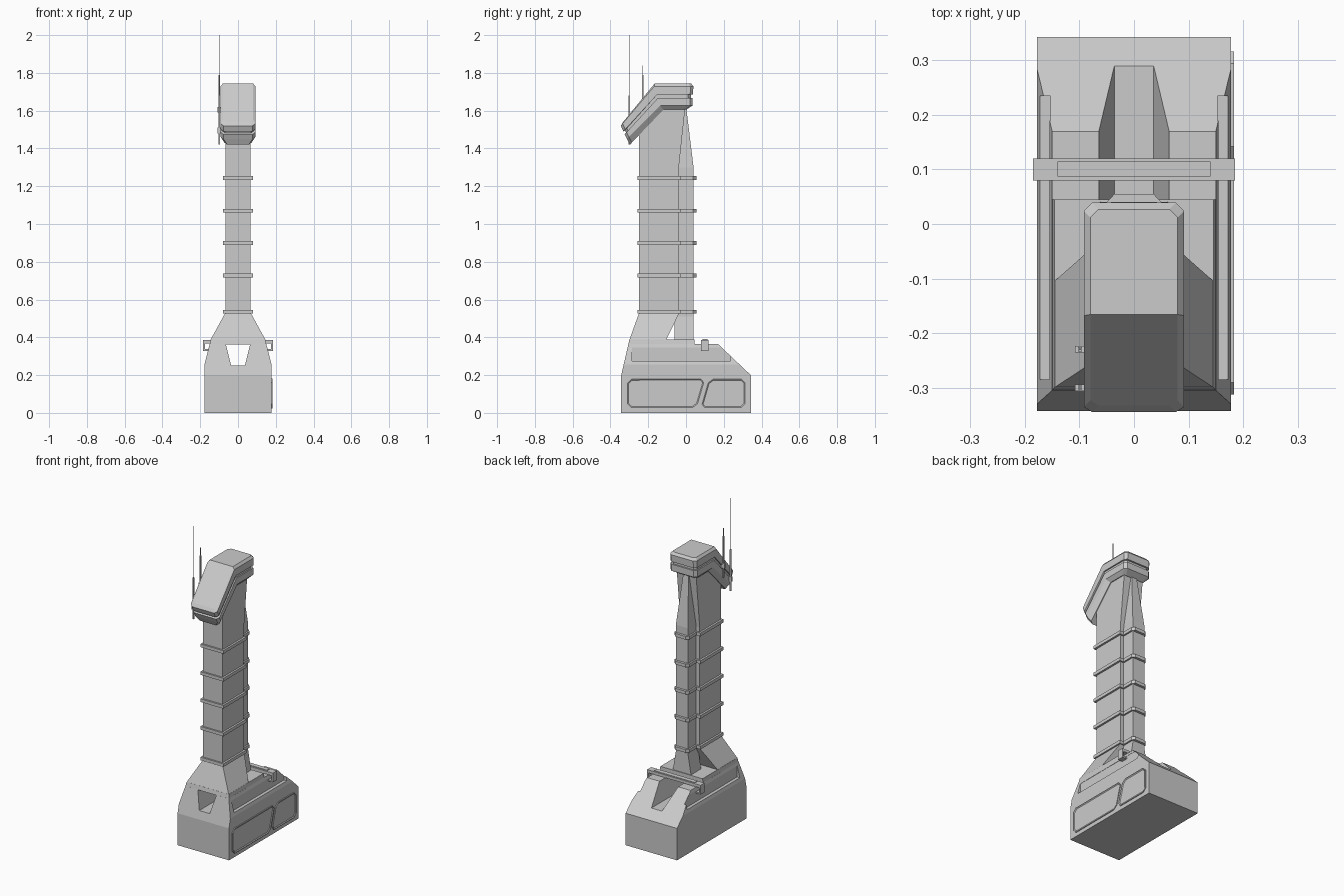
import bpy, bmesh
from mathutils import Vector

cube = bpy.data.objects.get("Cube")
if cube:
    bpy.data.objects.remove(cube, do_unlink=True)

grey = bpy.data.materials.new("light grey")
grey.use_nodes = True
grey.diffuse_color = (0.6, 0.6, 0.6, 1)
grey.node_tree.nodes["Principled BSDF"].inputs["Base Color"].default_value = (0.6, 0.6, 0.6, 1)


def finish(name, bm):
    bmesh.ops.recalc_face_normals(bm, faces=bm.faces)
    mesh = bpy.data.meshes.new(name)
    bm.to_mesh(mesh)
    bm.free()
    mesh.materials.append(grey)
    obj = bpy.data.objects.new(name, mesh)
    bpy.context.collection.objects.link(obj)
    return obj


def loft_bm(rings, cap=True):
    """Skin a stack of equally sized rings of points."""
    bm = bmesh.new()
    rows = [[bm.verts.new(p) for p in ring] for ring in rings]
    n = len(rows[0])
    for low, high in zip(rows, rows[1:]):
        for i in range(n):
            j = (i + 1) % n
            bm.faces.new((low[i], low[j], high[j], high[i]))
    if cap:
        bm.faces.new(rows[0])
        bm.faces.new(rows[-1])
    return bm, rows


def loft(name, rings):
    return finish(name, loft_bm(rings)[0])


def rect(hw, y0, y1, z):
    return [(-hw, y0, z), (hw, y0, z), (hw, y1, z), (-hw, y1, z)]


def box(name, x0, x1, y0, y1, z0, z1):
    return loft(name, [[(x0, y0, z), (x1, y0, z), (x1, y1, z), (x0, y1, z)] for z in (z0, z1)])


def cut(obj, cutter):
    mod = obj.modifiers.new("cut", "BOOLEAN")
    mod.operation = "DIFFERENCE"
    mod.solver = "EXACT"
    mod.object = cutter
    bpy.context.view_layer.objects.active = obj
    bpy.ops.object.modifier_apply(modifier=mod.name)
    bpy.data.objects.remove(cutter, do_unlink=True)


# Base hull: side profile across the width, with both upper edges sliced off
profile = [(-.343, 0), (.343, 0), (.343, .2), (.17, .364), (-.305, .364), (-.343, .2)]
bm, _ = loft_bm([[(x, y, z) for y, z in profile] for x in (-.178, .178)])
for side in (-1, 1):
    res = bmesh.ops.bisect_plane(bm, geom=bm.verts[:] + bm.edges[:] + bm.faces[:],
                                 plane_co=(side * .178, 0, .255),
                                 plane_no=Vector((side * .109, 0, .028)).normalized(),
                                 clear_outer=True)
    edges = [e for e in res["geom_cut"] if isinstance(e, bmesh.types.BMEdge)]
    bmesh.ops.holes_fill(bm, edges=[e for e in bm.edges if e.is_boundary], sides=0)
hull = finish("base_hull", bm)

# Tapered tunnel through the hull and long recesses along both sides
cut(hull, loft("tunnel_cutter", [[(-.036, y, .25), (.036, y, .25), (.066, y, .37), (-.066, y, .37)]
                                 for y in (-.5, .5)]))
for side in (-1, 1):
    x0, x1 = sorted((side * .153, side * .3))
    cut(hull, box("recess_cutter", x0, x1, -.285, .235, .275, .345))

# Plinth and sloped skirt under the tower
loft("plinth", [rect(.15, -.305, .045, .362), rect(.146, -.3, .045, .388)])
loft("tower_skirt", [rect(.146, -.3, -.105, .386), rect(.067, -.248, -.035, .53)])

# Main shaft and the narrower rear column
loft("main_shaft", [rect(.067, -.248, -.04, .52), rect(.067, -.248, -.04, 1.28),
                    rect(.067, -.248, -.005, 1.61)])
loft("rear_column", [rect(.064, -.06, .04, .38), rect(.042, -.06, .04, .51),
                     rect(.042, -.06, .04, 1.3), rect(.018, -.06, .002, 1.61)])

# Collars around shaft and column
for i, z in enumerate((.535, .727, .9, 1.07, 1.243)):
    box(f"shaft_collar_{i + 1}", -.079, .079, -.258, -.03, z - .01, z + .01)
    loft(f"column_collar_{i + 1}",
         [[(-.052, -.05, h), (.052, -.05, h), (.052, .038, h), (.036, .055, h),
           (-.036, .055, h), (-.052, .038, h)] for h in (z - .01, z + .01)])


# Bent head: layers given as half width and front, bend and rear points
def head_ring(hw, front, bend, rear, c=.015):
    f, b, r = Vector(front), Vector(bend), Vector(rear)
    f2 = f + (b - f).normalized() * c
    r2 = r + (b - r).normalized() * c
    half = [(hw - c, f), (hw, f2), (hw, b), (hw, r2), (hw - c, r)]
    return [(x, *p) for x, p in half] + [(-x, *p) for x, p in reversed(half)]


layers = [
    (.072, (-.297, 1.42), (-.12, 1.605), (0, 1.605)),
    (.092, (-.313, 1.45), (-.137, 1.627), (.035, 1.627)),
    (.092, (-.325, 1.475), (-.148, 1.668), (.035, 1.668)),
    (.084, (-.317, 1.482), (-.148, 1.668), (.026, 1.668)),
    (.084, (-.323, 1.496), (-.153, 1.685), (.026, 1.685)),
    (.092, (-.332, 1.49), (-.153, 1.685), (.037, 1.685)),
    (.092, (-.345, 1.52), (-.168, 1.729), (.039, 1.729)),
    (.08, (-.333, 1.54), (-.166, 1.744), (.027, 1.744)),
]
bm, rows = loft_bm([head_ring(*layer) for layer in layers], cap=False)
for row in (rows[0], rows[-1]):
    bm.faces.new(row[:3] + row[7:])
    bm.faces.new(row[2:8])
finish("head", bm)

# Whip antennas on the right side of the head
for name, y, low, top in (("front_antenna", -.3, 1.42, 2), ("rear_antenna", -.23, 1.53, 1.84)):
    box(name + "_mount", -.108, -.085, y - .006, y + .006, low + .06, low + .09)
    for part, r, z0, z1 in (("base", .004, low, low + .26), ("whip", .0015, low + .26, top)):
        box(f"{name}_{part}", -.099 - r, -.099 + r, y - r, y + r, z0, z1)

# Cross bar over the rear deck with hooked ends
box("cross_bar", -.185, .185, .08, .12, .368, .386)
box("cross_bar_plate", -.14, .14, .087, .115, .38, .39)
for side, label in ((1, "left"), (-1, "right")):
    x0, x1 = sorted((side * .176, side * .185))
    box(f"{label}_bar_end", x0, x1, .08, .12, .328, .386)
    x0, x1 = sorted((side * .148, side * .185))
    box(f"{label}_bar_hook", x0, x1, .08, .12, .328, .337)


# Dished side panels with clipped corners, on the left side only
def side_panel(name, corners, c=.022):
    pts = [Vector(p) for p in corners]
    outline = []
    for i, p in enumerate(pts):
        for q in (pts[i - 1], pts[(i + 1) % len(pts)]):
            outline.append(p + (q - p).normalized() * c)
    bm, rows = loft_bm([[(x, *p) for p in outline] for x in (.17, .183)])
    bmesh.ops.recalc_face_normals(bm, faces=bm.faces)
    outer = [f for f in bm.faces if all(v in rows[1] for v in f.verts)]
    bmesh.ops.inset_individual(bm, faces=outer, thickness=.004)
    bmesh.ops.inset_individual(bm, faces=outer, thickness=.006, depth=-.004)
    finish(name, bm)


side_panel("front_side_panel", [(-.313, .024), (.058, .024), (.104, .182), (-.313, .182)])
side_panel("rear_side_panel", [(.075, .024), (.316, .024), (.316, .182), (.12, .182)])
